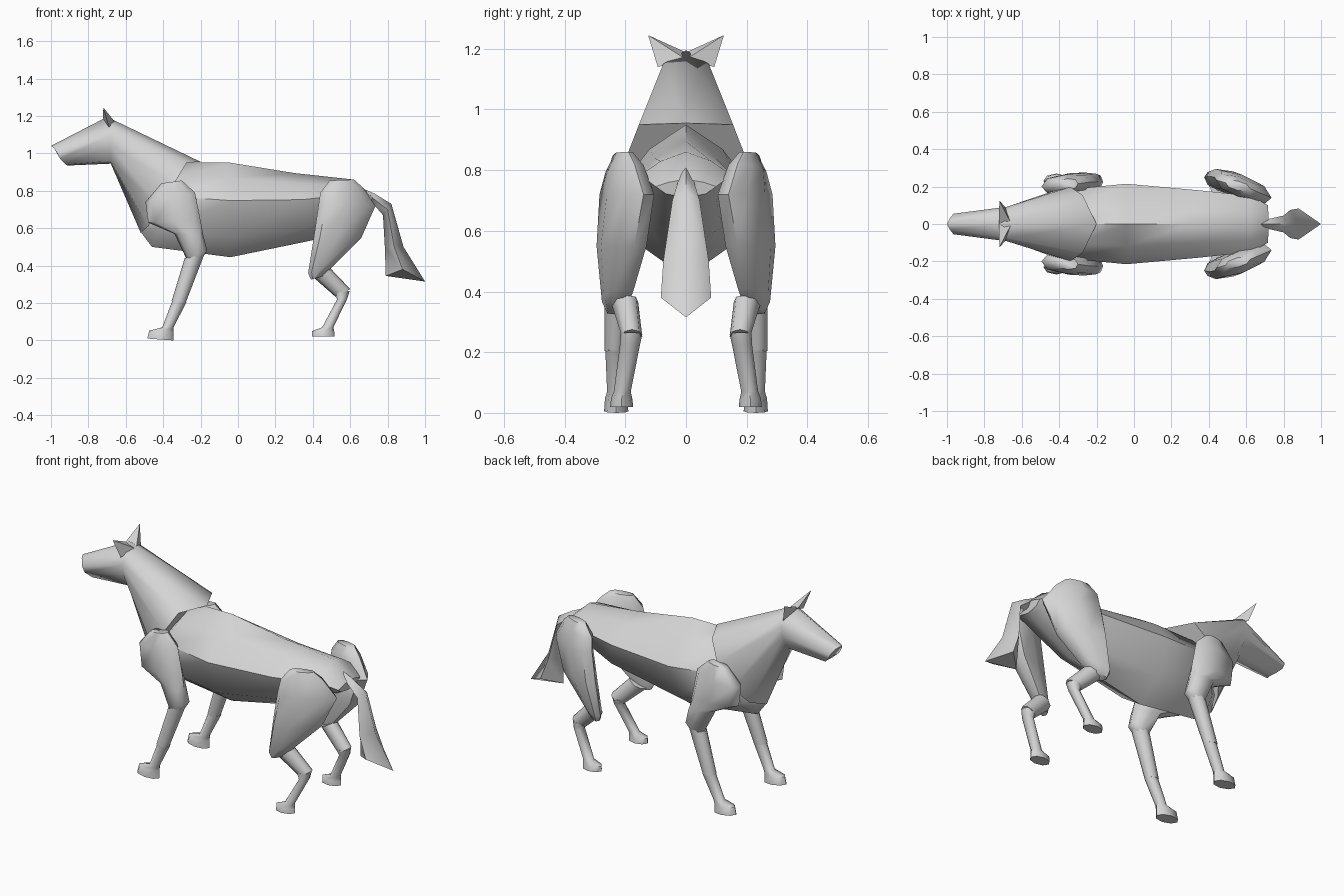
import bpy, bmesh, math

grey = bpy.data.materials.new("light grey")
grey.diffuse_color = (0.66, 0.66, 0.66, 1)


def build(name, rings, angle=55):
    """Skin closed rings of points into one capped, smooth shaded mesh."""
    bm = bmesh.new()
    loops = [[bm.verts.new(p) for p in ring] for ring in rings]
    n = len(loops[0])
    for a, b in zip(loops, loops[1:]):
        for i in range(n):
            j = (i + 1) % n
            bm.faces.new((a[i], a[j], b[j], b[i]))
    bm.faces.new(loops[0])
    bm.faces.new(loops[-1])
    bmesh.ops.recalc_face_normals(bm, faces=bm.faces)
    mesh = bpy.data.meshes.new(name)
    bm.to_mesh(mesh)
    bm.free()
    mesh.materials.append(grey)
    for p in mesh.polygons:
        p.use_smooth = True
    mesh.set_sharp_from_angle(angle=math.radians(angle))
    obj = bpy.data.objects.new(name, mesh)
    bpy.context.collection.objects.link(obj)
    return obj


def mirrored(half):
    """Close a half ring, running top to bottom, across y = 0."""
    return list(half) + [(x, -y, z) for x, y, z in half[-2:0:-1]]


def oval(xa, za, xb, zb, ya, yb, w, power=1.0, n=8):
    """Oval ring between two opposite points; power below 1 makes it boxier."""
    pts = []
    for i in range(n):
        t = 2 * math.pi * i / n
        c, s = (math.copysign(abs(v) ** power, v) if abs(v) > 1e-6 else 0.0
                for v in (math.cos(t), math.sin(t)))
        c /= 2
        pts.append(((xa + xb) / 2 + c * (xa - xb),
                    (ya + yb) / 2 + c * (ya - yb) + s * w,
                    (za + zb) / 2 + c * (za - zb)))
    return pts


def pair(name, stations, power=1.0):
    """The same limb part on both sides."""
    for side, word in ((1, "left"), (-1, "right")):
        build(f"{word}_{name}", [oval(a, b, c, d, side * e, side * f, w, power)
                                 for a, b, c, d, e, f, w in stations])


# Torso: top point, bottom point, half width, with a narrow keel-like belly
section = ((1, 0), (0.84, 0.56), (0.6, 1), (0.2, 0.66), (0, 0))
build("torso", [
    mirrored([(xb + u * (xa - xb), v * w, zb + u * (za - zb)) for u, v in section])
    for xa, za, xb, zb, w in (
        (-0.36, 0.85, -0.52, 0.58, 0.10),
        (-0.28, 0.95, -0.46, 0.50, 0.185),
        (-0.04, 0.95, -0.04, 0.445, 0.215),
        (0.30, 0.895, 0.42, 0.54, 0.18),
        (0.62, 0.86, 0.64, 0.67, 0.15),
        (0.72, 0.77, 0.71, 0.71, 0.10))])

# Head and neck: half rings from crest to throat, mirrored
half_rings = (
    ((-1.0, 0, 1.04), (-0.985, 0.03, 1.03), (-0.965, 0.055, 1.0),
     (-0.95, 0.055, 0.97), (-0.92, 0.03, 0.94), (-0.91, 0, 0.935)),
    ((-0.70, 0, 1.195), (-0.675, 0.075, 1.15), (-0.68, 0.092, 1.10),
     (-0.68, 0.085, 1.04), (-0.68, 0.04, 0.96), (-0.68, 0, 0.945)),
    ((-0.20, 0, 0.955), (-0.275, 0.155, 0.95), (-0.34, 0.198, 0.84),
     (-0.42, 0.18, 0.71), (-0.48, 0.10, 0.61), (-0.52, 0, 0.575)))
build("head_and_neck", [mirrored(h) for h in half_rings], 75)

# Ears: three sided spikes leaning outward, meeting on the poll
for side, word in ((1, "left"), (-1, "right")):
    base = [(-0.722, 0.0, 1.188), (-0.655, 0.0, 1.165), (-0.69, 0.093, 1.14)]
    tip = (-0.72, 0.125, 1.245)
    build(f"{word}_ear", [
        [(x, side * y, z) for x, y, z in base],
        [(tip[0] + 0.02 * (x - tip[0]), side * (tip[1] + 0.02 * (y - tip[1])),
          tip[2] + 0.02 * (z - tip[2])) for x, y, z in base]], 20)

# Front legs: front point, back point, front y, back y, half width
pair("shoulder", (
    (-0.41, 0.84, -0.30, 0.855, 0.21, 0.215, 0.03),
    (-0.495, 0.74, -0.23, 0.79, 0.20, 0.225, 0.052),
    (-0.48, 0.63, -0.20, 0.64, 0.20, 0.225, 0.060),
    (-0.34, 0.57, -0.185, 0.56, 0.21, 0.23, 0.055),
    (-0.275, 0.435, -0.165, 0.48, 0.225, 0.225, 0.045),
    (-0.25, 0.42, -0.20, 0.425, 0.225, 0.225, 0.025)), 0.8)
pair("front_shin", (
    (-0.285, 0.44, -0.18, 0.46, 0.225, 0.225, 0.042),
    (-0.355, 0.21, -0.28, 0.20, 0.235, 0.235, 0.034)))
pair("front_hoof", (
    (-0.35, 0.215, -0.275, 0.205, 0.235, 0.235, 0.031),
    (-0.405, 0.07, -0.345, 0.07, 0.23, 0.23, 0.030),
    (-0.475, 0.052, -0.345, 0.045, 0.23, 0.23, 0.037),
    (-0.485, 0.01, -0.345, 0.0, 0.23, 0.23, 0.040)))

# Hind legs
pair("thigh", (
    (0.49, 0.855, 0.62, 0.86, 0.22, 0.19, 0.025),
    (0.44, 0.79, 0.665, 0.82, 0.235, 0.17, 0.052),
    (0.43, 0.72, 0.735, 0.72, 0.25, 0.14, 0.066),
    (0.405, 0.55, 0.66, 0.55, 0.255, 0.17, 0.068),
    (0.375, 0.36, 0.52, 0.41, 0.25, 0.20, 0.045),
    (0.39, 0.325, 0.46, 0.345, 0.24, 0.215, 0.03)), 0.85)
pair("gaskin", (
    (0.40, 0.34, 0.49, 0.39, 0.21, 0.195, 0.045),
    (0.525, 0.23, 0.60, 0.275, 0.178, 0.178, 0.034)))
pair("hind_shin", (
    (0.51, 0.255, 0.597, 0.265, 0.18, 0.18, 0.036),
    (0.53, 0.22, 0.585, 0.225, 0.185, 0.185, 0.033),
    (0.45, 0.07, 0.51, 0.07, 0.21, 0.21, 0.028),
    (0.395, 0.05, 0.515, 0.045, 0.212, 0.212, 0.035),
    (0.395, 0.02, 0.515, 0.02, 0.212, 0.212, 0.038)))

# Tail: diamond rings of upper point, side point, lower point
build("tail", [mirrored(h) for h in (
    ((0.65, 0, 0.82), (0.665, 0.018, 0.80), (0.68, 0, 0.77)),
    ((0.73, 0, 0.785), (0.735, 0.03, 0.75), (0.74, 0, 0.71)),
    ((0.82, 0, 0.73), (0.80, 0.045, 0.70), (0.775, 0, 0.67)),
    ((0.885, 0, 0.50), (0.835, 0.075, 0.50), (0.785, 0, 0.50)),
    ((1.0, 0, 0.315), (0.88, 0.083, 0.38), (0.79, 0, 0.345)))], 75)
